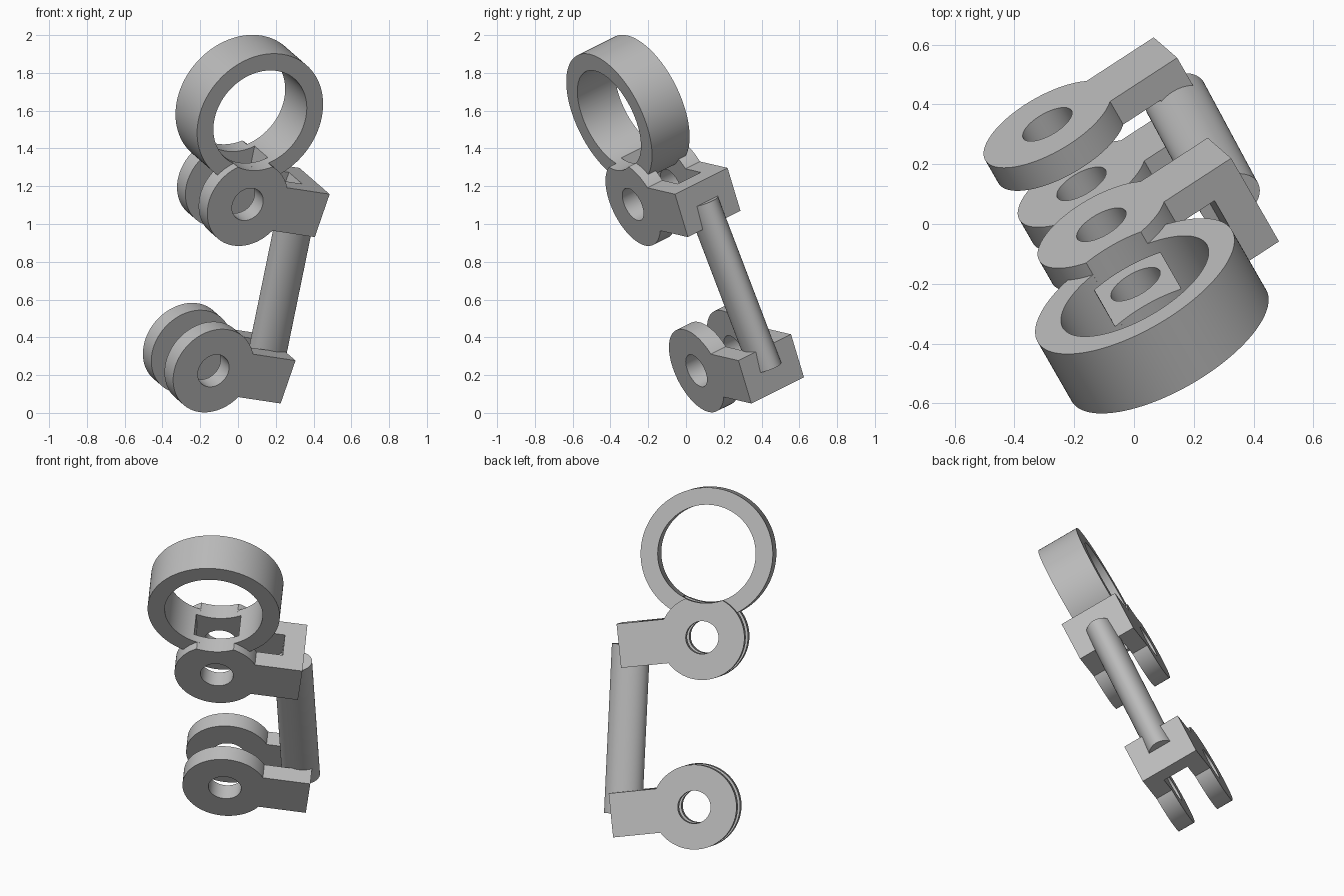
import bpy
import math
from mathutils import Matrix, Vector

cube = bpy.data.objects.get("Cube")
if cube:
    bpy.data.objects.remove(cube, do_unlink=True)

# Single grey material
grey = bpy.data.materials.new("plain_grey")
grey.use_nodes = True
colour = (0.5, 0.5, 0.5, 1)
grey.diffuse_color = colour
grey.node_tree.nodes["Principled BSDF"].inputs["Base Color"].default_value = colour

# Linkage frame: X to the rod side, Y along the bores, Z along the rod
bore_axis = Vector((-0.458, 0.797, 0.398)).normalized()
rod_axis = Vector((0.19, -0.353, 0.916))
rod_axis = (rod_axis - bore_axis * rod_axis.dot(bore_axis)).normalized()
side_axis = bore_axis.cross(rod_axis)
frame = Matrix((side_axis, bore_axis, rod_axis)).transposed().to_4x4()
frame.translation = Vector((-0.13, 0.055, 0.223))

DEPTH = 0.35        # bracket depth along the bores
MID = DEPTH / 2
LINK = 0.96         # distance between the two bracket bores
TILT = math.radians(8.5)
ROD_AT = 0.42       # rod position along the bracket
RING_AT = LINK + 0.473


def cylinder(name, radius, depth, location, along_y=True, sides=96):
    rotation = (math.pi / 2, 0, 0) if along_y else (0, 0, 0)
    bpy.ops.mesh.primitive_cylinder_add(vertices=sides, radius=radius, depth=depth,
                                        location=location, rotation=rotation)
    return finish(name)


def box(name, low, high):
    bpy.ops.mesh.primitive_cube_add(size=1)
    obj = bpy.context.object
    low, high = Vector(low), Vector(high)
    obj.location = (low + high) / 2
    obj.scale = high - low
    return finish(name)


def finish(name):
    obj = bpy.context.object
    obj.name = name
    bpy.ops.object.transform_apply(location=True, rotation=True, scale=True)
    return obj


def combine(obj, other, operation):
    """Boolean the other solid into obj, then discard it."""
    mod = obj.modifiers.new("solid", "BOOLEAN")
    mod.operation = operation
    mod.solver = "EXACT"
    mod.object = other
    bpy.context.view_layer.objects.active = obj
    bpy.ops.object.modifier_apply(modifier=mod.name)
    bpy.data.objects.remove(other, do_unlink=True)


def place(obj, local=Matrix()):
    """Colour, shade and move a part into the linkage frame."""
    obj.data.materials.clear()
    obj.data.materials.append(grey)
    bpy.ops.object.select_all(action="DESELECT")
    obj.select_set(True)
    bpy.context.view_layer.objects.active = obj
    bpy.ops.object.shade_smooth_by_angle(angle=math.radians(30))
    obj.matrix_world = frame @ local


def bracket(name, height, clearance=False):
    """Forked bracket: round eye, square tail, slot and cross bore."""
    local = Matrix.Translation((0, 0, height)) @ Matrix.Rotation(TILT, 4, "Y")
    obj = cylinder(name, 0.24, DEPTH, (0, MID, 0))
    combine(obj, box("tail", (0, 0, -0.125), (0.475, DEPTH, 0.125)), "UNION")
    combine(obj, box("slot", (-0.3, 0.1, -0.3), (0.355, 0.253, 0.3)), "DIFFERENCE")
    combine(obj, cylinder("bore", 0.093, 1, (0, MID, 0)), "DIFFERENCE")
    if clearance:
        centre = local.inverted() @ Vector((0, MID, RING_AT))
        combine(obj, cylinder("ring_bore", 0.278, 1, centre), "DIFFERENCE")
    place(obj, local)


bracket("lower_bracket", 0)
bracket("upper_bracket", LINK, clearance=True)

# Oval rod between the bracket tails
foot = -ROD_AT * math.sin(TILT)
rod = cylinder("connecting_rod", 1, LINK, (0, 0, 0), along_y=False)
rod.data.transform(Matrix.Diagonal((0.108, 0.08, 1, 1)))
place(rod, Matrix.Translation((ROD_AT * math.cos(TILT), MID, foot + LINK / 2)))

# Large ring with a rectangular opening into the fork
ring = cylinder("large_ring", 0.375, 0.25, (0, MID, RING_AT), sides=128)
combine(ring, cylinder("ring_bore", 0.278, 1, (0, MID, RING_AT)), "DIFFERENCE")
combine(ring, box("opening", (-0.127, 0.1, LINK), (0.127, 0.253, LINK + 0.35)), "DIFFERENCE")
place(ring)
